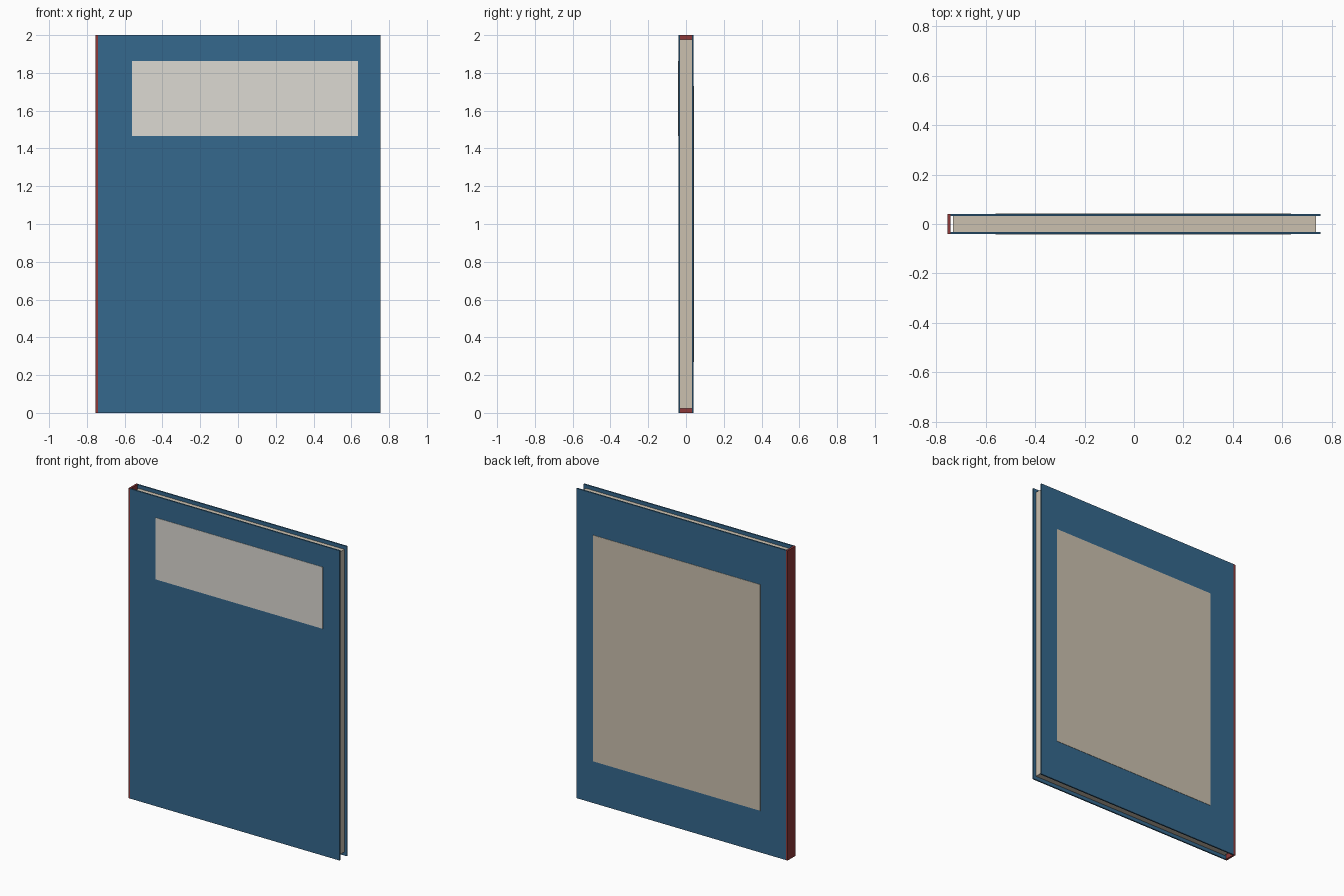
import bpy
import bmesh
from mathutils import Vector

if "Cube" in bpy.data.objects:
    bpy.data.objects.remove(bpy.data.objects["Cube"])


def material(name, rgb):
    m = bpy.data.materials.new(name)
    m.diffuse_color = (*rgb, 1.0)
    m.use_nodes = True
    m.node_tree.nodes["Principled BSDF"].inputs["Base Color"].default_value = m.diffuse_color
    return m


def box(name, x, y, z, mat):
    """Axis-aligned box from (min, max) ranges."""
    bm = bmesh.new()
    bmesh.ops.create_cube(bm, size=1.0)
    lo, hi = Vector((x[0], y[0], z[0])), Vector((x[1], y[1], z[1]))
    for v in bm.verts:
        v.co = [l + (c + 0.5) * (h - l) for l, c, h in zip(lo, v.co, hi)]
    mesh = bpy.data.meshes.new(name)
    bm.to_mesh(mesh)
    bm.free()
    mesh.materials.append(mat)
    obj = bpy.data.objects.new(name, mesh)
    bpy.context.collection.objects.link(obj)
    return obj


blue = material("cover_blue", (0.036, 0.14, 0.27))
red = material("spine_red", (0.27, 0.04, 0.04))
paper = material("paper", (0.60, 0.53, 0.43))
white = material("label_white", (0.72, 0.70, 0.65))

HALF_W, HEIGHT = 0.755, 2.0
OUTER, INNER = 0.041, 0.032   # cover faces, half thickness
SPINE_X = -0.742              # inner face of the spine
LIFT = 0.002                  # label thickness

# Spine and covers
box("spine", (-HALF_W, SPINE_X), (-OUTER, OUTER), (0, HEIGHT), red)
box("front_cover", (SPINE_X, HALF_W), (-OUTER, -INNER), (0, HEIGHT), blue)
box("back_cover", (SPINE_X, HALF_W), (INNER, OUTER), (0, HEIGHT), blue)

# Page block, inset from the cover edges
box("pages", (-0.732, 0.737), (-INNER, INNER), (0.023, 1.977), paper)

# Blank panels on both covers
box("front_label", (-0.56, 0.635), (-OUTER - LIFT, -OUTER), (1.465, 1.863), white)
box("back_panel", (-0.56, 0.635), (OUTER, OUTER + LIFT), (0.27, 1.73), paper)
